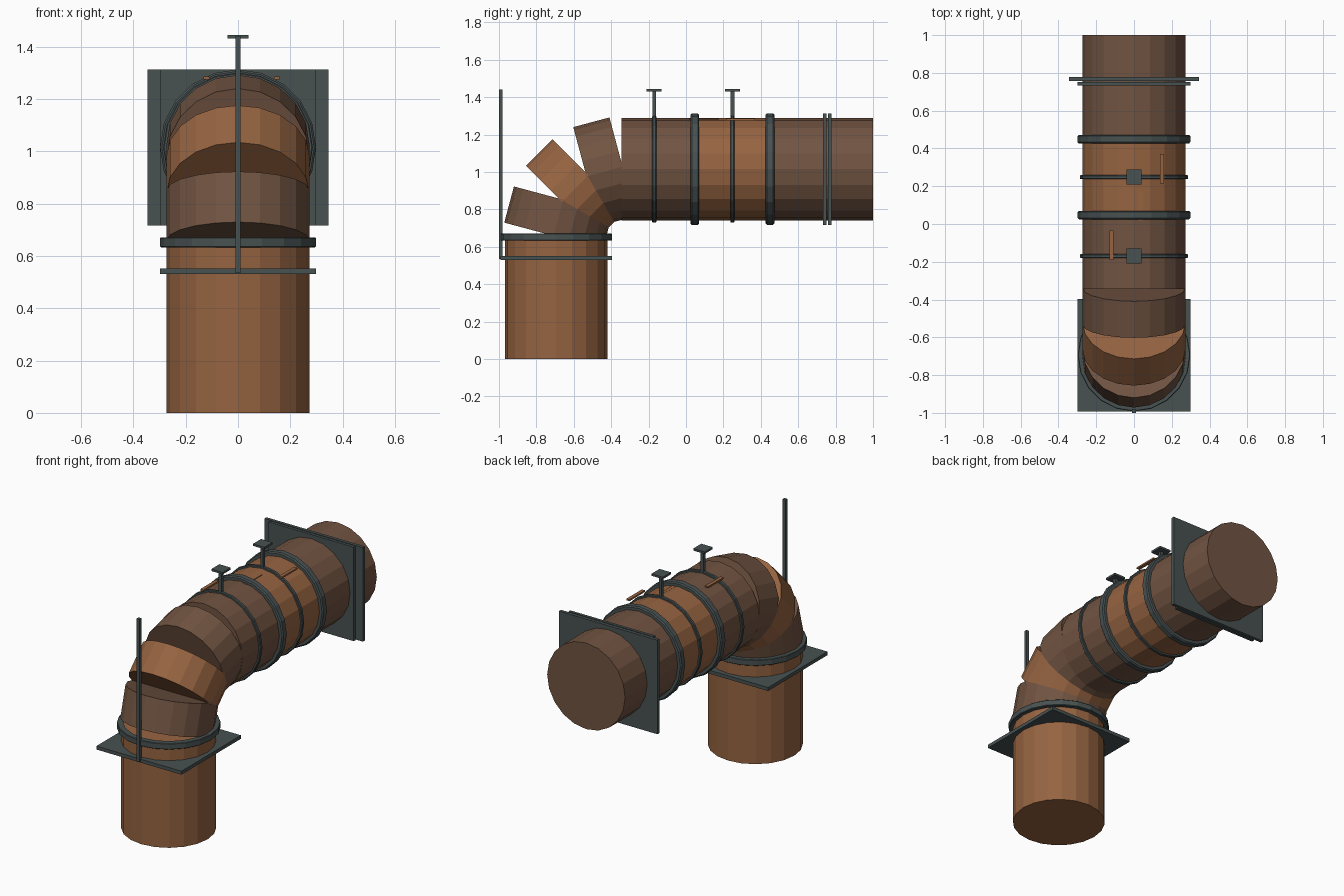
import bpy, bmesh, math
from mathutils import Matrix, Vector

if "Cube" in bpy.data.objects:
    bpy.data.objects.remove(bpy.data.objects["Cube"])

SIDES = 20
R = 0.273                  # pipe radius
DOWN_Y, RUN_Z = -0.694, 1.015   # axes of the upright and the level pipe
ELBOW = Vector((0, -0.345, 0.665))
BEND = 0.349


def material(name, rgb):
    m = bpy.data.materials.new(name)
    m.diffuse_color = (*rgb, 1)
    m.use_nodes = True
    m.node_tree.nodes["Principled BSDF"].inputs["Base Color"].default_value = m.diffuse_color
    return m


COPPER = material("copper brown", (0.305, 0.127, 0.053))
BROWN = material("dull brown", (0.165, 0.088, 0.054))
IRON = material("dark iron", (0.065, 0.082, 0.083))


def finish(name, bm, mat, loc=(0, 0, 0), tilt=0):
    """Tilt leans the z axis towards +y by the given degrees."""
    bmesh.ops.recalc_face_normals(bm, faces=bm.faces)
    bm.transform(Matrix.Translation(loc) @ Matrix.Rotation(-math.radians(tilt), 4, 'X'))
    me = bpy.data.meshes.new(name)
    bm.to_mesh(me)
    bm.free()
    me.materials.append(mat)
    ob = bpy.data.objects.new(name, me)
    bpy.context.collection.objects.link(ob)


def pipe(name, length, mat, centre, tilt=0):
    bm = bmesh.new()
    bmesh.ops.create_cone(bm, cap_ends=True, segments=SIDES, radius1=R,
                          radius2=R, depth=length)
    finish(name, bm, mat, centre, tilt)


def ring(name, inner, outer, half, chamfer, centre, tilt=0):
    """Chamfered band around a pipe."""
    c = chamfer
    profile = [(inner, -half), (outer - c, -half), (outer, c - half),
               (outer, half - c), (outer - c, half), (inner, half)]
    bm = bmesh.new()
    loops = []
    for i in range(SIDES):
        a = 2 * math.pi * i / SIDES
        loops.append([bm.verts.new((r * math.cos(a), r * math.sin(a), z)) for r, z in profile])
    n = len(profile)
    for i in range(SIDES):
        p, q = loops[i], loops[(i + 1) % SIDES]
        for j in range(n):
            k = (j + 1) % n
            bm.faces.new((p[j], q[j], q[k], p[k]))
    finish(name, bm, IRON, centre, tilt)


def box(name, size, centre, mat=IRON):
    bm = bmesh.new()
    bmesh.ops.create_cube(bm, size=1)
    bm.transform(Matrix.Diagonal((*size, 1)))
    finish(name, bm, mat, centre)


# Upright pipe with its collar, square flange and tall rod
pipe("upright_pipe", 0.665, COPPER, (0, DOWN_Y, 0.3325))
ring("upright_collar", 0.262, 0.298, 0.019, 0.003, (0, DOWN_Y, 0.652))
box("upright_flange", (0.596, 0.596, 0.022), (0, DOWN_Y, 0.541))
box("tall_rod", (0.02, 0.02, 0.905), (0, -0.99, 0.9875))

# Elbow made of three overlapping drums
for i, (angle, mat) in enumerate(((15, BROWN), (45, COPPER), (75, BROWN))):
    a = math.radians(angle)
    centre = ELBOW + BEND * Vector((0, -math.cos(a), math.sin(a)))
    pipe(f"elbow_segment_{i + 1}", 0.2, mat, centre, angle)

# Level pipe in three lengths
for name, y0, y1, mat in (("level_pipe_front", -0.345, 0.047, BROWN),
                          ("level_pipe_middle", 0.047, 0.449, COPPER),
                          ("level_pipe_back", 0.449, 1.0, BROWN)):
    pipe(name, y1 - y0, mat, (0, (y0 + y1) / 2, RUN_Z), 90)

# Heavy collars over the joints
for i, y in enumerate((0.047, 0.449)):
    ring(f"joint_collar_{i + 1}", 0.262, 0.298, 0.023, 0.007, (0, y, RUN_Z), 90)

# Thin hanger bands, each with a stem and a square pad
for i, y in enumerate((-0.17, 0.248)):
    ring(f"hanger_band_{i + 1}", 0.265, 0.286, 0.011, 0.004, (0, y, RUN_Z), 90)
    box(f"hanger_stem_{i + 1}", (0.02, 0.02, 0.16), (0, y, 1.355))
    box(f"hanger_pad_{i + 1}", (0.08, 0.08, 0.013), (0, y, 1.4375))

# Pair of wall plates
box("wall_plate_narrow", (0.596, 0.018, 0.596), (0, 0.742, RUN_Z))
box("wall_plate_wide", (0.69, 0.02, 0.596), (0, 0.768, RUN_Z))

# Loose strips along the top
for i, (x, y) in enumerate(((-0.12, -0.113), (0.035, 0.095), (0.148, 0.292))):
    box(f"top_strip_{i + 1}", (0.022, 0.155, 0.01), (x, y, 1.28), COPPER)
